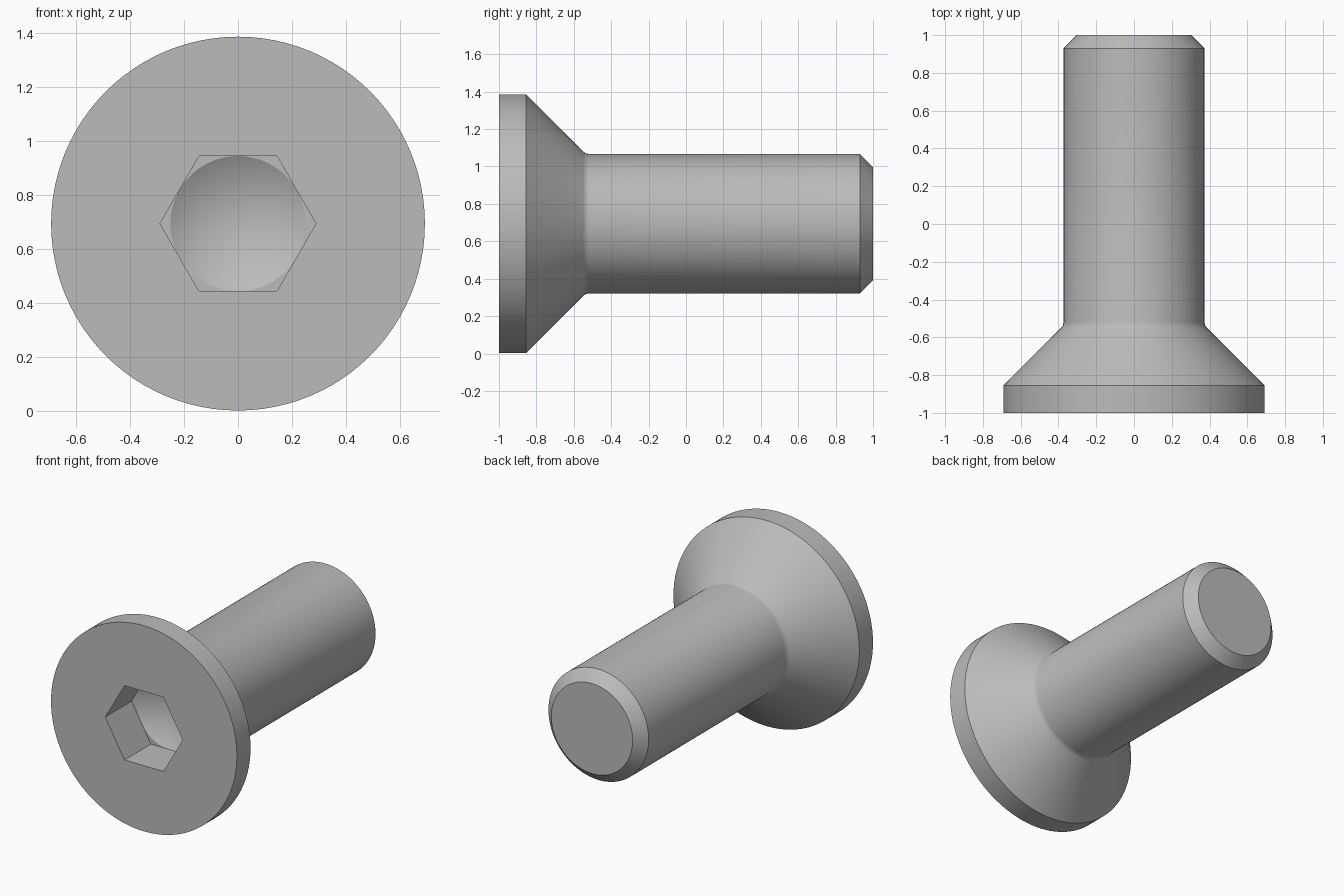
import bpy
import bmesh
from math import cos, pi, radians, sin

SEGMENTS = 96        # multiple of 12, so hexagon corners and flats land on vertices
AXIS_Z = 0.694       # height of the screw axis
FLAT = 0.25          # half the width across the socket flats

default = bpy.data.objects.get("Cube")
if default:
    bpy.data.objects.remove(default, do_unlink=True)

# Steel material
steel = bpy.data.materials.new("grey_steel")
steel.use_nodes = True
colour = (0.50, 0.50, 0.50, 1.0)
steel.diffuse_color = colour
steel.node_tree.nodes["Principled BSDF"].inputs["Base Color"].default_value = colour


def ring(bm, y, radius, hexagon=False):
    """Closed loop of vertices around the axis, circular or hexagonal."""
    verts = []
    for i in range(SEGMENTS):
        a = 2 * pi * i / SEGMENTS
        r = radius / cos(a % (pi / 3) - pi / 6) if hexagon else radius
        verts.append(bm.verts.new((r * cos(a), y, AXIS_Z + r * sin(a))))
    return verts


bm = bmesh.new()
rings = [
    # Hex socket, from its drilled floor outwards
    ring(bm, -0.72, FLAT),
    ring(bm, -0.72, FLAT, True),
    ring(bm, -1.0, FLAT, True),
    # Countersunk head
    ring(bm, -1.0, 0.692),
    ring(bm, -0.855, 0.692),
    # Small fillet at the neck
    ring(bm, -0.55, 0.387),
    ring(bm, -0.537, 0.377),
    ring(bm, -0.52, 0.373),
    # Shank and chamfered tip
    ring(bm, 0.93, 0.373),
    ring(bm, 1.0, 0.303),
]

# Skin between neighbouring rings
for a, b in zip(rings, rings[1:]):
    for i in range(SEGMENTS):
        j = (i + 1) % SEGMENTS
        bm.faces.new((a[i], a[j], b[j], b[i]))

# Conical drill point in the socket and flat end cap
apex = bm.verts.new((0, -0.576, AXIS_Z))
for i in range(SEGMENTS):
    bm.faces.new((apex, rings[0][(i + 1) % SEGMENTS], rings[0][i]))
bm.faces.new(rings[-1])

bmesh.ops.remove_doubles(bm, verts=bm.verts[:], dist=0.0001)
bmesh.ops.recalc_face_normals(bm, faces=bm.faces[:])

mesh = bpy.data.meshes.new("countersunk_screw")
bm.to_mesh(mesh)
bm.free()
mesh.materials.append(steel)
screw = bpy.data.objects.new("countersunk_screw", mesh)
bpy.context.collection.objects.link(screw)

# Smooth round surfaces, crisp rims and socket corners
bpy.ops.object.select_all(action="DESELECT")
screw.select_set(True)
bpy.context.view_layer.objects.active = screw
bpy.ops.object.shade_smooth_by_angle(angle=radians(25))
